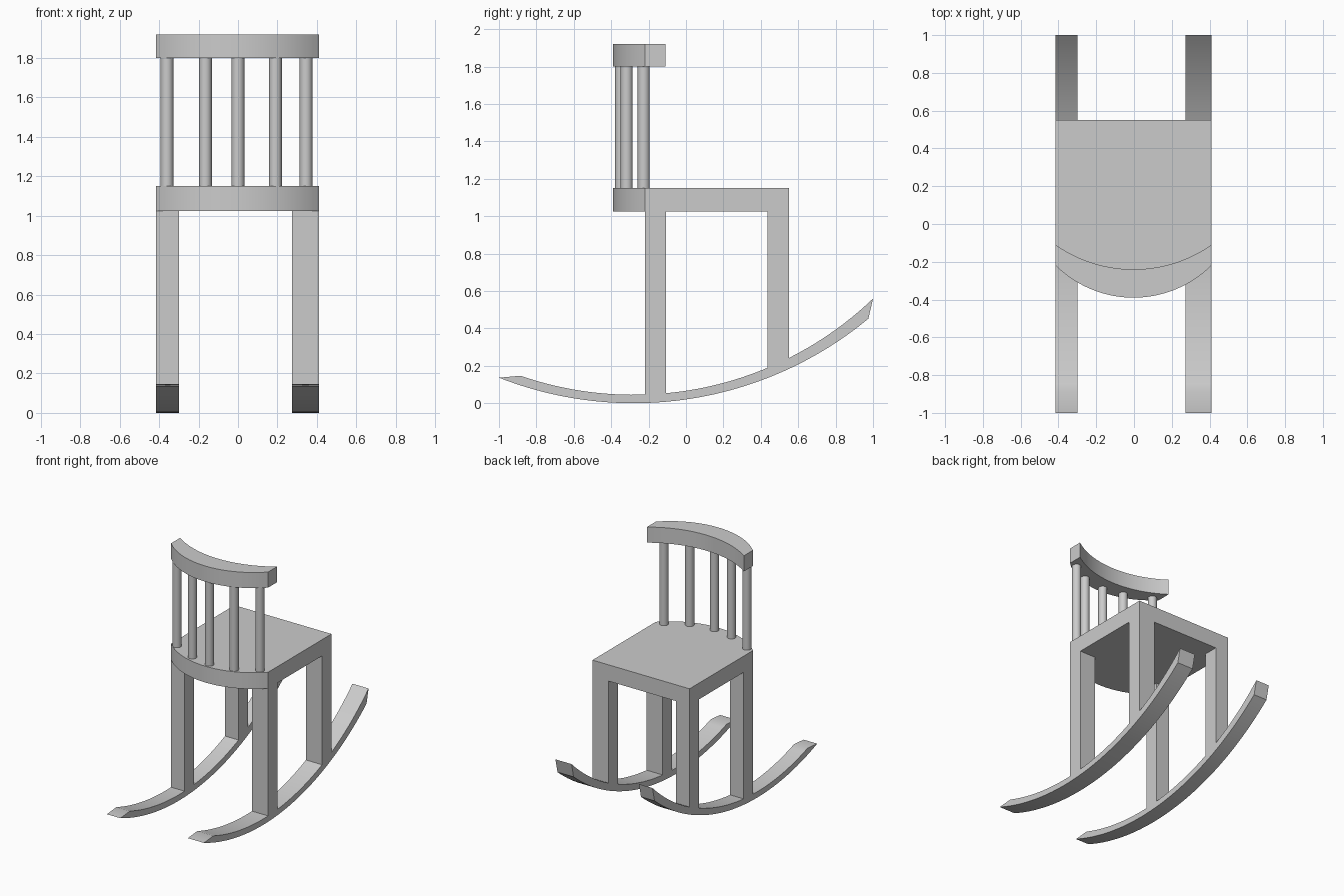
import bpy, bmesh, math
from mathutils import Vector

default = bpy.data.objects.get("Cube")
if default:
    bpy.data.objects.remove(default, do_unlink=True)

grey = bpy.data.materials.new("plain_grey")
grey.use_nodes = True
colour = (0.6, 0.6, 0.6, 1)
grey.diffuse_color = colour
grey.node_tree.nodes["Principled BSDF"].inputs["Base Color"].default_value = colour


def finish(obj):
    obj.data.materials.append(grey)
    bpy.ops.object.select_all(action='DESELECT')
    obj.select_set(True)
    bpy.context.view_layer.objects.active = obj
    bpy.ops.object.shade_smooth_by_angle(angle=math.radians(25))


def prism(name, outline, axis, start, end):
    """Extrude a flat outline along x (outline in y, z) or z (outline in x, y)."""
    bm = bmesh.new()
    points = [(start, a, b) if axis == 'x' else (a, b, start) for a, b in outline]
    face = bm.faces.new([bm.verts.new(p) for p in points])
    moved = bmesh.ops.extrude_face_region(bm, geom=[face])["geom"]
    step = Vector((end - start, 0, 0) if axis == 'x' else (0, 0, end - start))
    bmesh.ops.translate(bm, vec=step, verts=[v for v in moved if isinstance(v, bmesh.types.BMVert)])
    bmesh.ops.recalc_face_normals(bm, faces=bm.faces[:])
    mesh = bpy.data.meshes.new(name)
    bm.to_mesh(mesh)
    bm.free()
    obj = bpy.data.objects.new(name, mesh)
    bpy.context.collection.objects.link(obj)
    finish(obj)


def dip(u, centre, low, radius):
    """Height of a circular arc whose lowest point is (centre, low)."""
    return low + radius - math.sqrt(radius ** 2 - (u - centre) ** 2)


def arc(u0, u1, centre, low, radius, steps=32):
    us = [u0 + (u1 - u0) * i / steps for i in range(steps + 1)]
    return [(u, dip(u, centre, low, radius)) for u in us]


LEFT, RIGHT = 0.41, -0.415
MID = (LEFT + RIGHT) / 2

# Seat with one bowed edge, and the bowed top rail above it
bow = arc(RIGHT, LEFT, MID, -0.39, 0.585)
prism("seat", bow + [(LEFT, 0.55), (RIGHT, 0.55)], 'z', 1.025, 1.15)
inner = arc(LEFT, RIGHT, MID, -0.24, 0.72)
prism("top_rail", bow + inner, 'z', 1.80, 1.92)

# Rockers, and legs whose feet follow the rocker curve
under = arc(-1.0, 0.975, -0.28, 0.0, 1.97, 48)
over = arc(1.0, -0.885, -0.28, 0.045, 1.85, 48)
for side, x0, x1 in (("right", RIGHT, -0.30), ("left", 0.273, LEFT)):
    prism(side + "_rocker", under + over, 'x', x0, x1)
    for place, y0, y1 in (("front", -0.22, -0.107), ("rear", 0.435, 0.55)):
        foot = arc(y0, y1, -0.28, 0.025, 1.91, 4)
        prism(f"{place}_{side}_leg", foot + [(y1, 1.025), (y0, 1.025)], 'x', x0, x1)

# Round spindles set along the bow
spindles = ((-0.36, -0.226), (-0.165, -0.317), (0.0, -0.347), (0.19, -0.317), (0.345, -0.226))
for i, (x, y) in enumerate(spindles):
    bpy.ops.mesh.primitive_cylinder_add(vertices=32, radius=0.032, depth=0.67, location=(x, y, 1.475))
    spindle = bpy.context.object
    spindle.name = f"spindle_{i + 1}"
    finish(spindle)
